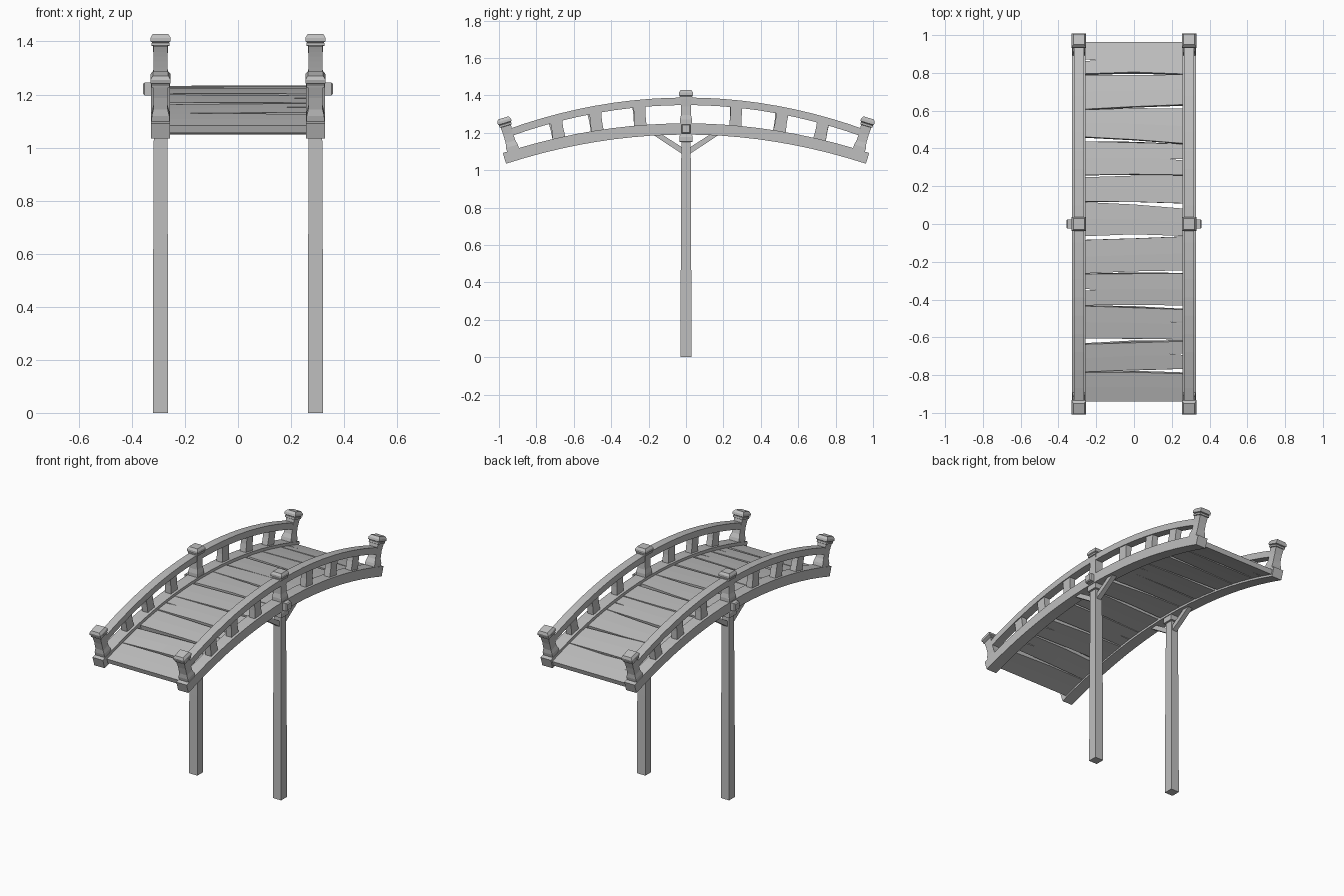
import bpy, bmesh, math, random
from mathutils import Vector, Matrix

random.seed(4)
cube = bpy.data.objects.get("Cube")
if cube:
    bpy.data.objects.remove(cube, do_unlink=True)

wood = bpy.data.materials.new("grey_wood")
wood.use_nodes = True
GREY = (0.52, 0.52, 0.52, 1)
wood.diffuse_color = GREY
wood.node_tree.nodes["Principled BSDF"].inputs["Base Color"].default_value = GREY

SIDE_X = 0.292   # centre line of each railing
BEND = 0.165     # curvature of the arch


def arc(x, y, h):
    """Point at height h, square to the arch, above the top of the side beam."""
    normal = Vector((0, 2 * BEND * y, 1)).normalized()
    return Vector((x, y, 1.25 - BEND * y * y)) + normal * h


def loft(name, rings):
    """Skin a closed solid through cross-sections with equal point counts."""
    bm = bmesh.new()
    loops = [[bm.verts.new(p) for p in ring] for ring in rings]
    n = len(loops[0])
    for a, b in zip(loops, loops[1:]):
        for i in range(n):
            j = (i + 1) % n
            bm.faces.new((a[i], a[j], b[j], b[i]))
    bm.faces.new(loops[0])
    bm.faces.new(loops[-1])
    bmesh.ops.recalc_face_normals(bm, faces=bm.faces)
    mesh = bpy.data.meshes.new(name)
    bm.to_mesh(mesh)
    bm.free()
    mesh.materials.append(wood)
    obj = bpy.data.objects.new(name, mesh)
    bpy.context.scene.collection.objects.link(obj)
    return obj


def square_column(name, base, profile, tilt=0.0):
    """Column of square sections (half width, height), leaning about x."""
    turn = Matrix.Rotation(tilt, 3, 'X')
    corners = ((-1, -1), (1, -1), (1, 1), (-1, 1))
    loft(name, [[base + turn @ Vector((u * r, v * r, z)) for u, v in corners]
                for r, z in profile])


def arched_beam(name, x, half, low, high, end, sag=0.0, steps=20):
    """Rectangular beam that follows the arch."""
    rings = []
    for i in range(steps + 1):
        y = end * (2 * i / steps - 1)
        s = sag * y * y
        rings.append([arc(x - half, y, low - s), arc(x + half, y, low - s),
                      arc(x + half, y, high - s), arc(x - half, y, high - s)])
    return loft(name, rings)


# Post with waist, collar and bevelled cap
POST = ((0.034, -0.03), (0.033, 0.02), (0.027, 0.045), (0.026, 0.09),
        (0.029, 0.132), (0.034, 0.134), (0.034, 0.144), (0.031, 0.146),
        (0.038, 0.15), (0.038, 0.164), (0.029, 0.178))
LEG = ((0.029, 0), (0.028, 0.5), (0.025, 1.15), (0.036, 1.152),
       (0.036, 1.178), (0.03, 1.195))
RAIL_SAG = 0.03

for side, label in ((-1, "right"), (1, "left")):
    x = side * SIDE_X

    # Side beam and handrail
    arched_beam(label + "_side_beam", x, 0.036, -0.06, 0, 0.98)
    arched_beam(label + "_handrail", x, 0.026, 0.098, 0.138, 0.93, RAIL_SAG)

    # Posts at both ends and the middle
    for y, place in ((-0.925, "front"), (0, "middle"), (0.925, "back")):
        square_column(f"{label}_{place}_post", arc(x, y, 0), POST,
                      -math.atan(2 * BEND * y))

    # Balusters, slightly wider at the foot
    for i, y in enumerate((-0.68, -0.475, -0.245, 0.265, 0.5, 0.715)):
        lean = random.uniform(-0.008, 0.008)
        rings = []
        for h, w, shift in ((-0.01, 0.034, 0), (0.05, 0.03, lean / 2),
                            (0.105, 0.031, lean)):
            rings.append([arc(x + u * 0.02, y + shift + v * w, h)
                          for u, v in ((-1, -1), (1, -1), (1, 1), (-1, 1))])
        loft(f"{label}_baluster_{i + 1}", rings)

    # Leg with collar under the beam
    square_column(label + "_leg", Vector((x, 0, 0)), LEG)

    # Peg sticking out of the beam
    loft(label + "_peg", [[Vector((side * px, u * r, 1.221 + v * r))
                           for u, v in ((-1, -1), (1, -1), (1, 1), (-1, 1))]
                          for px, r in ((0.27, 0.024), (0.352, 0.024),
                                        (0.358, 0.019))])

    # Diagonal braces
    for d, place in ((-1, "front"), (1, "back")):
        loft(f"{label}_{place}_brace",
             [[Vector((x + u * 0.016, d * y, z))
               for u, y, z in ((-1, y0, z0), (1, y0, z0),
                               (1, y1, z1), (-1, y1, z1))]
              for y0, z0, y1, z1 in ((0.015, 1.083, 0.015, 1.118),
                                     (0.185, 1.195, 0.135, 1.195))])

# Gaps between planks: y at right and left edge, then widths right, middle, left
GAPS = ((-0.79, -0.785, 0.004, 0.012, 0.026), (-0.625, -0.62, 0.032, 0.016, 0.01),
        (-0.435, -0.445, 0.004, 0.012, 0.022), (-0.265, -0.255, 0.003, 0.008, 0.016),
        (-0.075, -0.065, 0.02, 0.022, 0.003), (0.118, 0.096, 0.003, 0.014, 0.028),
        (0.255, 0.26, 0.012, 0.008, 0.003), (0.452, 0.428, 0.024, 0.012, 0.003),
        (0.61, 0.625, 0.003, 0.008, 0.022), (0.797, 0.797, 0.005, 0.016, 0.003))
COLUMNS = (-0.262, 0, 0.262)

# Curved deck planks with uneven edges
starts, ends = [[-0.945] * 3], []
for right, left, *widths in GAPS:
    centres = (right, (right + left) / 2 + 0.004, left)
    ends.append([c - w / 2 for c, w in zip(centres, widths)])
    starts.append([c + w / 2 for c, w in zip(centres, widths)])
ends.append([0.97] * 3)

planks = []
for i, (a, b) in enumerate(zip(starts, ends)):
    lift = random.uniform(-0.002, 0.002)
    rings = []
    for t in (0, 0.5, 1):
        row = [(x, p + (q - p) * t) for x, p, q in zip(COLUMNS, a, b)]
        rings.append([arc(x, y, -0.018 + lift) for x, y in row] +
                     [arc(x, y, -0.048 + lift) for x, y in reversed(row)])
    planks.append(loft(f"deck_plank_{i + 1}", rings))

# Short splits cut into the edges of some planks
for index, side, y in ((1, 1, -0.69), (2, 1, -0.52), (3, -1, -0.35),
                       (7, 1, 0.34), (10, -1, 0.865)):
    plank = planks[index]
    wedge = loft("split_cutter", [[Vector((side * 0.28, y - 0.005, z)),
                                   Vector((side * 0.28, y + 0.005, z)),
                                   Vector((side * 0.18, y + 0.004, z))]
                                  for z in (0.9, 1.5)])
    wedge.hide_render = True
    cut = plank.modifiers.new("split", 'BOOLEAN')
    cut.operation = 'DIFFERENCE'
    cut.solver = 'EXACT'
    cut.object = wedge
    graph = bpy.context.evaluated_depsgraph_get()
    mesh = bpy.data.meshes.new_from_object(plank.evaluated_get(graph))
    plank.modifiers.clear()
    plank.data = mesh
    bpy.data.objects.remove(wedge, do_unlink=True)
